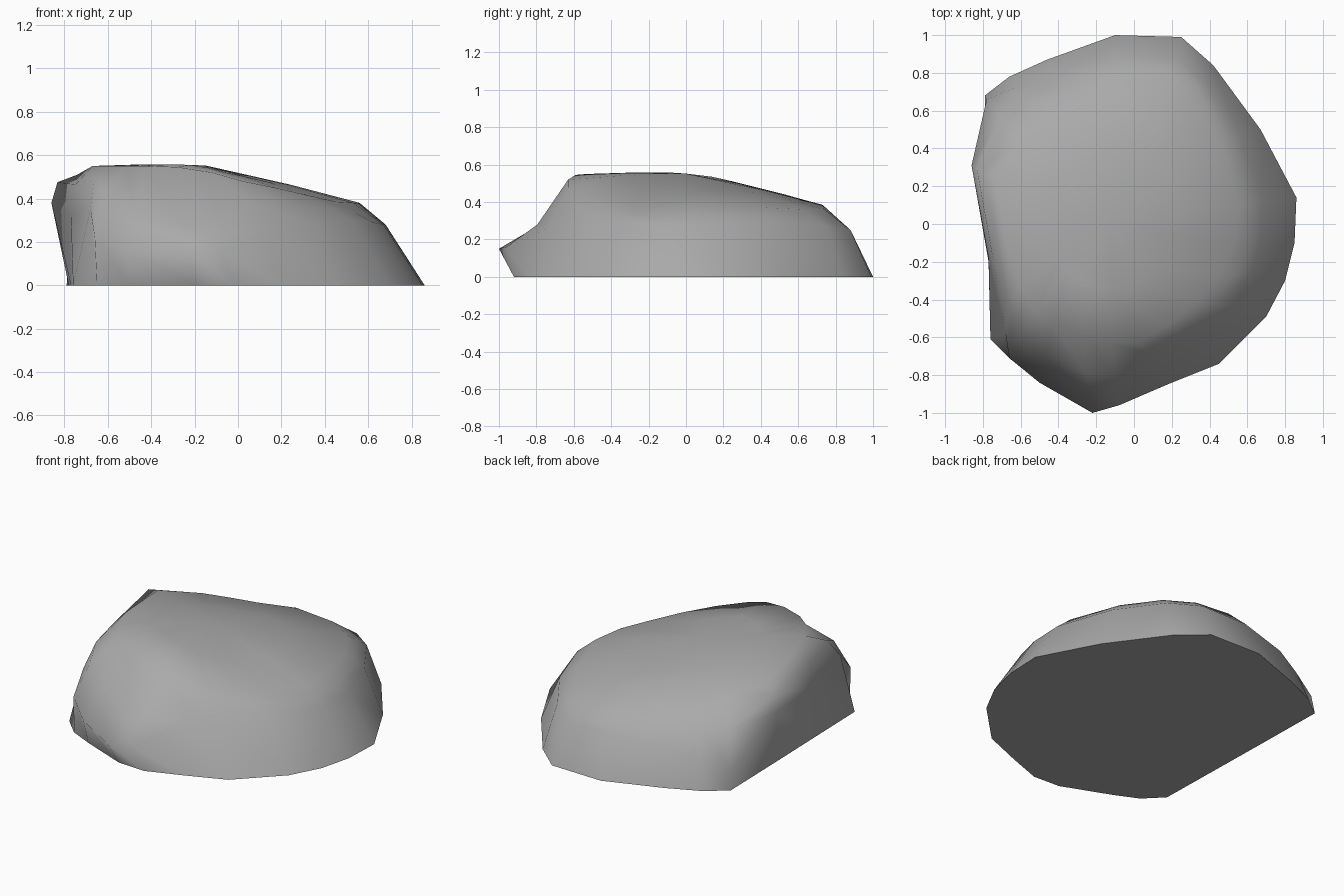
import bpy
import bmesh
from mathutils import Vector

cube = bpy.data.objects.get("Cube")
if cube:
    bpy.data.objects.remove(cube, do_unlink=True)

# One flat stone colour
stone = bpy.data.materials.new("stone_grey")
stone.use_nodes = True
colour = (0.4, 0.4, 0.4, 1)
stone.diffuse_color = colour
for node in stone.node_tree.nodes:
    if node.type == "BSDF_PRINCIPLED":
        node.inputs["Base Color"].default_value = colour
        node.inputs["Roughness"].default_value = 0.9

# Ground outline, clockwise from the back
base = [(-.1, 1), (.25, .99), (.42, .84), (.67, .5), (.86, .14), (.85, -.1),
        (.8, -.3), (.7, -.49), (.45, -.74), (.2, -.84), (-.02, -.92),
        (-.2, -.91), (-.5, -.79), (-.65, -.72), (-.76, -.61), (-.77, -.2),
        (-.78, .2), (-.79, .68), (-.66, .78), (-.46, .87)]

# Widest line of the flank: overhangs at the front nose and on the -x side
flank = [(-.1, .88, .25), (.22, .88, .25), (.38, .75, .27), (.56, .47, .28),
         (.68, .12, .28), (.67, -.1, .28), (.62, -.27, .29), (.53, -.43, .3),
         (.33, -.62, .28), (.14, -.74, .26), (-.08, -.96, .16), (-.22, -1, .15),
         (-.5, -.84, .16), (-.66, -.71, .22), (-.68, -.58, .35),
         (-.77, -.18, .32), (-.86, .31, .38), (-.78, .66, .12),
         (-.61, .73, .18), (-.42, .81, .22)]

# Edge of the tilted top
rim = [(-.1, .73, .385), (.15, .74, .36), (.32, .64, .36), (.46, .42, .37),
       (.56, .1, .38), (.53, -.1, .38), (.45, -.27, .385), (.32, -.42, .415),
       (.17, -.54, .45), (.02, -.63, .48), (-.12, -.63, .52), (-.28, -.59, .545),
       (-.43, -.53, .55), (-.52, -.46, .55), (-.6, -.33, .55), (-.67, -.15, .55),
       (-.74, .25, .51), (-.57, .45, .46), (-.42, .53, .44), (-.28, .6, .42)]

base = [Vector((x, y, 0)) for x, y in base]
flank = [Vector(p) for p in flank]
rim = [Vector(p) for p in rim]
summit = Vector((-.15, 0, .54))


def shoulder_point(low, high):
    """Halfway up the flank: hollowed above the nose, rounded on the -x side."""
    point = low.lerp(high, 0.5)
    if low.y < -0.8:
        hollow = max(0, 1 - abs(low.x + 0.2) / 0.5)
        point.z -= 0.08 * hollow
    elif low.x < -0.55:
        point.x *= 1.04
        point.y *= 1.04
        point.z += 0.03
    return point


def crown_point(edge):
    """Gently domed ring inside the rim."""
    point = edge.lerp(summit, 0.45)
    point.z += 0.012
    return point


shoulder = [shoulder_point(low, high) for low, high in zip(flank, rim)]
crown = [crown_point(edge) for edge in rim]

# Loft the rings into one closed boulder, smooth all over
bm = bmesh.new()
rings = [[bm.verts.new(p) for p in ring]
         for ring in (base, flank, shoulder, rim, crown)]
count = len(base)
for lower, upper in zip(rings, rings[1:]):
    for i in range(count):
        j = (i + 1) % count
        bm.faces.new((lower[i], lower[j], upper[j], upper[i]))
peak = bm.verts.new(summit + Vector((0, 0, .012)))
for i in range(count):
    bm.faces.new((rings[-1][i], rings[-1][(i + 1) % count], peak))
for face in bm.faces:
    face.smooth = True

# Flat underside with a crisp ground edge
underside = bm.faces.new(rings[0])
underside.smooth = False
for edge in underside.edges:
    edge.smooth = False
bmesh.ops.recalc_face_normals(bm, faces=bm.faces)

mesh = bpy.data.meshes.new("boulder")
bm.to_mesh(mesh)
bm.free()
mesh.materials.append(stone)
boulder = bpy.data.objects.new("boulder", mesh)
bpy.context.collection.objects.link(boulder)
